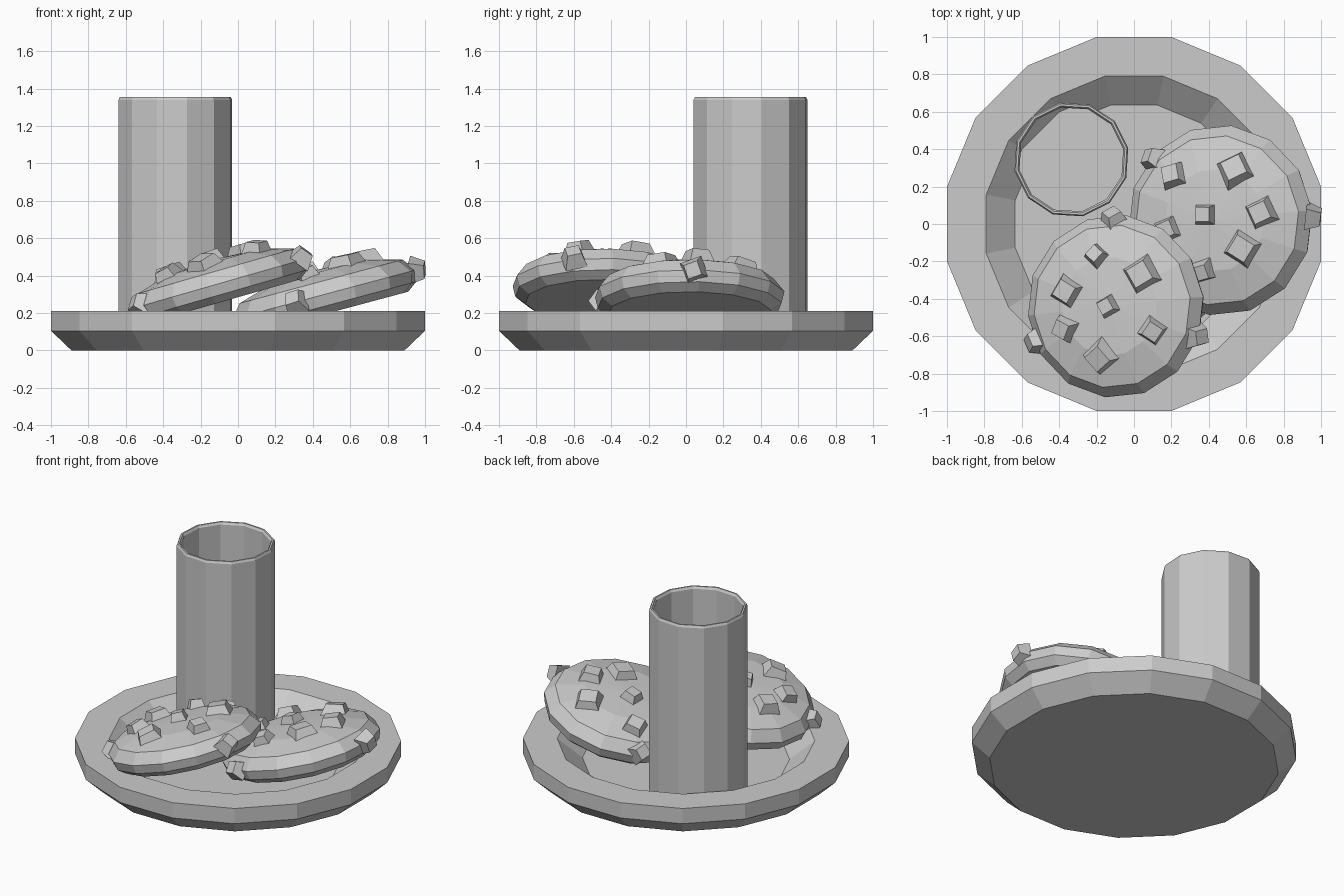
import bpy, bmesh, math
from mathutils import Matrix, Vector
from mathutils.bvhtree import BVHTree

if "Cube" in bpy.data.objects:
    bpy.data.objects.remove(bpy.data.objects["Cube"])


def finish(name, bm):
    bmesh.ops.recalc_face_normals(bm, faces=bm.faces)
    me = bpy.data.meshes.new(name)
    bm.to_mesh(me)
    ob = bpy.data.objects.new(name, me)
    bpy.context.collection.objects.link(ob)
    return ob


def lathe(profile, sides, offset_deg, matrix):
    """Flat-sided solid turned from (radius, z) points; r = 0 makes a pole."""
    bm = bmesh.new()
    rings = []
    for r, z in profile:
        if r == 0:
            rings.append([bm.verts.new((0, 0, z))] * sides)
        else:
            rings.append([bm.verts.new((
                r * math.cos(math.radians(offset_deg) + math.tau * i / sides),
                r * math.sin(math.radians(offset_deg) + math.tau * i / sides), z))
                for i in range(sides)])
    for a, b in zip(rings, rings[1:]):
        for i in range(sides):
            j = (i + 1) % sides
            bm.faces.new(list(dict.fromkeys((a[i], a[j], b[j], b[i]))))
    bm.transform(matrix)
    bm.normal_update()
    return bm


# Plate: 16 sides, bevelled underside and sunken well
k = 1 / math.cos(math.pi / 16)
plate = [(0, 0), (0.89, 0), (1, 0.105), (1, 0.21), (0.79, 0.21), (0.635, 0.08), (0, 0.08)]
finish("plate", lathe([(r * k, z) for r, z in plate], 16, 11.25, Matrix()))

# Tall hollow cup
cup = [(0, 0.08), (0.31, 0.08), (0.31, 1.34), (0.303, 1.355), (0.292, 1.355),
       (0.283, 1.34), (0.283, 0.14), (0, 0.14)]
finish("cup", lathe(cup, 12, 11.5, Matrix.Translation((-0.335, 0.345, 0))))

# Cookies: domed discs tilted up towards +x
COOKIE = [(0, -0.07), (0.43, -0.07), (0.485, -0.03), (0.5, 0.03), (0.445, 0.10),
          (0.27, 0.15), (0, 0.165)]


def cookie(name, centre, scale, tilt, top_chips, rim_chips):
    m = (Matrix.Translation(centre) @ Matrix.Rotation(math.radians(-tilt), 4, 'Y')
         @ Matrix.Scale(scale, 4))
    body = lathe(COOKIE, 14, 6, m)
    bmesh.ops.recalc_face_normals(body, faces=body.faces)
    tree = BVHTree.FromBMesh(body)
    finish(name, body)
    # Tapered chips seated along the surface normal
    spots = []
    for x, y, size, yaw in top_chips:
        loc, nor = tree.ray_cast(Vector((x, y, 3)), Vector((0, 0, -1)))[:2]
        if loc:
            spots.append((loc, nor, size, yaw))
    for x, y, z in rim_chips:
        loc, nor = tree.find_nearest(Vector((x, y, z)))[:2]
        spots.append((loc, nor, 0.12, 20))
    bm = bmesh.new()
    for loc, nor, size, yaw in spots:
        mat = (Matrix.Translation(loc + nor * 0.01)
               @ nor.to_track_quat('Z', 'Y').to_matrix().to_4x4()
               @ Matrix.Rotation(math.radians(yaw + 45), 4, 'Z'))
        bmesh.ops.create_cone(bm, cap_ends=True, segments=4, radius1=size * 0.71,
                              radius2=size * 0.45, depth=0.08, matrix=mat)
    finish(name + "_chips", bm)


cookie("front_cookie", (-0.09, -0.44, 0.33), 0.98, 16,
       [(-0.20, -0.17, 0.11, 0), (-0.36, -0.36, 0.15, 60), (0.04, -0.27, 0.17, 40),
        (-0.14, -0.44, 0.11, 30), (-0.37, -0.56, 0.13, 55), (0.10, -0.57, 0.13, 70),
        (-0.18, -0.71, 0.16, 5)],
       [(0.34, -0.60, 0.50), (-0.54, -0.63, 0.25), (-0.12, 0.06, 0.40)])

cookie("right_cookie", (0.47, 0.02, 0.27), 1.02, 15,
       [(0.21, 0.26, 0.14, 45), (0.54, 0.29, 0.17, -5), (0.38, 0.05, 0.12, 5),
        (0.68, 0.06, 0.15, 30), (0.58, -0.13, 0.17, 50), (0.18, -0.03, 0.13, 20),
        (0.37, -0.25, 0.12, 70)],
       [(0.96, 0.04, 0.43), (0.06, 0.37, 0.25), (0.29, -0.50, 0.26)])
